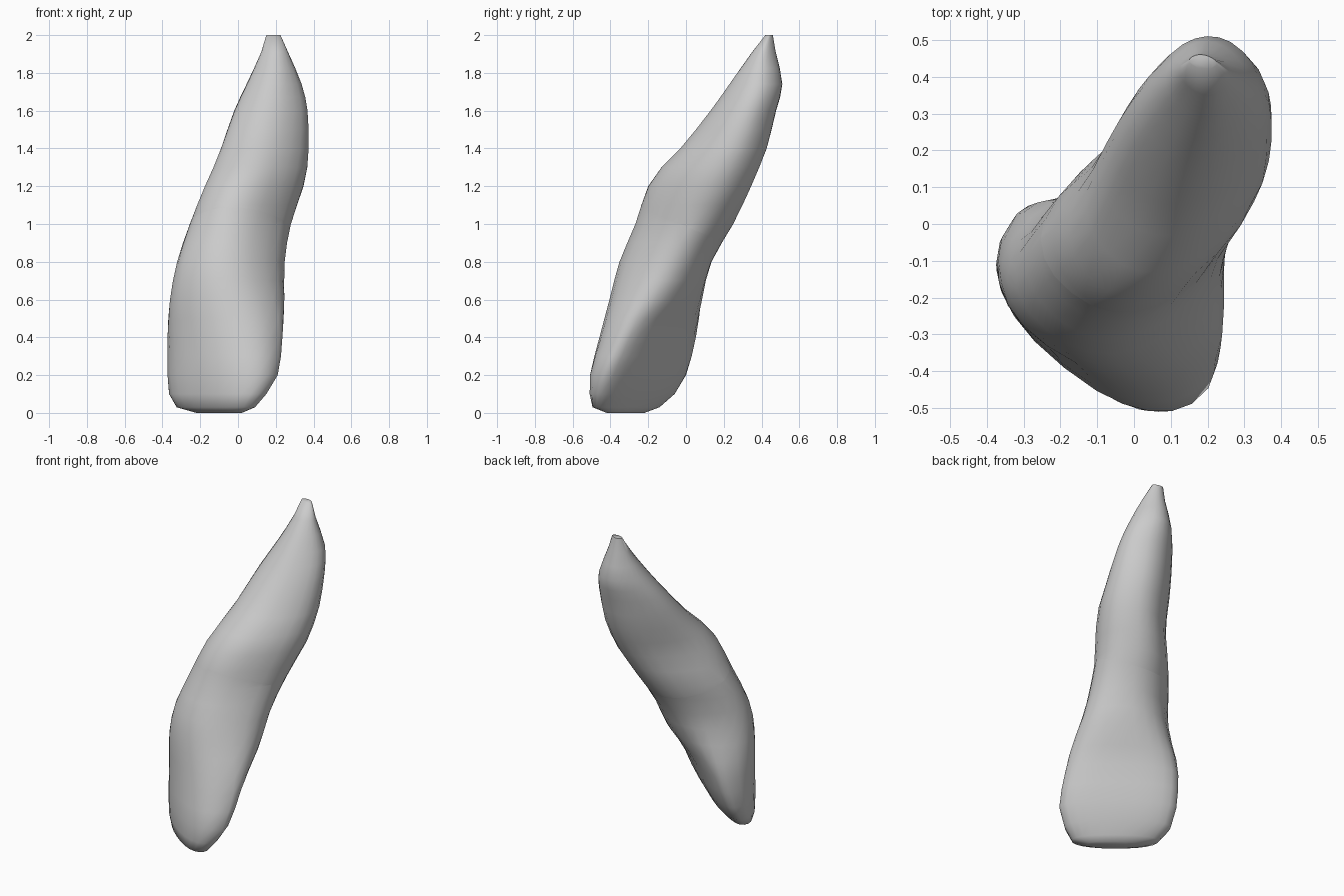
import bpy, bmesh, math
from mathutils import Vector

if "Cube" in bpy.data.objects:
    bpy.data.objects.remove(bpy.data.objects["Cube"])

SIDES = 24

# Outline profile: height, x range, y range
OUTLINE = [
    (0.00, -0.22, 0.02, -0.42, -0.22),
    (0.03, -0.325, 0.09, -0.495, -0.14),
    (0.10, -0.365, 0.15, -0.51, -0.06),
    (0.20, -0.373, 0.21, -0.508, 0.00),
    (0.40, -0.373, 0.235, -0.458, 0.052),
    (0.60, -0.36, 0.245, -0.405, 0.085),
    (0.80, -0.322, 0.247, -0.352, 0.135),
    (1.00, -0.255, 0.28, -0.268, 0.25),
    (1.20, -0.175, 0.347, -0.20, 0.345),
    (1.30, -0.13, 0.367, -0.13, 0.388),
    (1.40, -0.09, 0.374, -0.03, 0.427),
    (1.60, -0.02, 0.368, 0.13, 0.477),
    (1.74, 0.045, 0.337, 0.23, 0.51),
    (1.91, 0.123, 0.265, 0.35, 0.475),
    (2.00, 0.15, 0.225, 0.42, 0.46),
]

# Section character: height, depth/width ratio, inner-side fullness
SHAPE = [
    (0.0, 0.32, 0.8),
    (0.2, 0.58, 0.42),
    (0.45, 0.80, 0.45),
    (0.6, 0.95, 0.82),
    (0.75, 1.08, 1.08),
    (1.2, 1.45, 1.0),
    (1.75, 1.1, 1.0),
    (2.0, 0.80, 1.0),
]


def sample(table, z, smooth=True):
    """Read a table at height z, along a smooth or straight line."""
    k = max(i for i in range(len(table) - 1) if table[i][0] <= z)
    p, q = table[k], table[k + 1]
    h = q[0] - p[0]
    t = (z - p[0]) / h
    before = table[max(k - 1, 0)]
    after = table[min(k + 2, len(table) - 1)]
    out = []
    for c in range(1, len(p)):
        if not smooth:
            out.append(p[c] + (q[c] - p[c]) * t)
            continue
        m0 = (q[c] - before[c]) / (q[0] - before[0]) * h
        m1 = (after[c] - p[c]) / (after[0] - p[0]) * h
        out.append(p[c] * (1 + 2 * t) * (1 - t) ** 2 + m0 * t * (1 - t) ** 2
                   + q[c] * t * t * (3 - 2 * t) - m1 * t * t * (1 - t))
    return out


def fit(values, lo, hi):
    a, b = min(values), max(values)
    return [lo + (w - a) / (b - a) * (hi - lo) for w in values]


def ring(z):
    """Rounded section, flattened on the inner side and fitted to its outline."""
    x0, x1, y0, y1 = sample(OUTLINE, z)
    ratio, fullness = sample(SHAPE, z, False)
    turn = math.radians(38 + 7 * min(max((z - 0.4) * 2, 0), 1))
    xs, ys = [], []
    for i in range(SIDES):
        a = 2 * math.pi * i / SIDES
        c, s = math.cos(a), math.sin(a)
        u = math.copysign(abs(c) ** 0.87, c)
        v = math.copysign(abs(s) ** 0.87, s) * ratio
        if v > 0:
            v *= fullness
        xs.append(u * math.cos(turn) + v * math.sin(turn))
        ys.append(-u * math.sin(turn) + v * math.cos(turn))
    return [Vector((x, y, z)) for x, y in zip(fit(xs, x0, x1), fit(ys, y0, y1))]


def build(name, keep_lower):
    """Loft the sections and keep one side of the tilted neck line."""
    heights = []
    for p, q in zip(OUTLINE, OUTLINE[1:]):
        heights.append(p[0])
        if q[0] - p[0] > 0.12:
            heights.append((p[0] + q[0]) / 2)
    heights.append(OUTLINE[-1][0])

    bm = bmesh.new()
    rings = [[bm.verts.new(p) for p in ring(z)] for z in heights]
    for lo, hi in zip(rings, rings[1:]):
        for i in range(SIDES):
            j = (i + 1) % SIDES
            bm.faces.new((lo[i], lo[j], hi[j], hi[i]))
    bm.faces.new(rings[0][::-1])
    bm.faces.new(rings[-1])
    bmesh.ops.bisect_plane(bm, geom=bm.verts[:] + bm.edges[:] + bm.faces[:],
                           plane_co=(0, -0.03, 1.0), plane_no=(0, 0.42, 1),
                           clear_outer=keep_lower, clear_inner=not keep_lower)
    me = bpy.data.meshes.new(name)
    bm.to_mesh(me)
    bm.free()
    ob = bpy.data.objects.new(name, me)
    bpy.context.collection.objects.link(ob)
    bpy.ops.object.select_all(action='DESELECT')
    ob.select_set(True)
    bpy.context.view_layer.objects.active = ob
    bpy.ops.object.shade_smooth_by_angle(angle=math.radians(70))


# Crown below the neck line, root above it
build("tooth_crown", True)
build("tooth_root", False)
